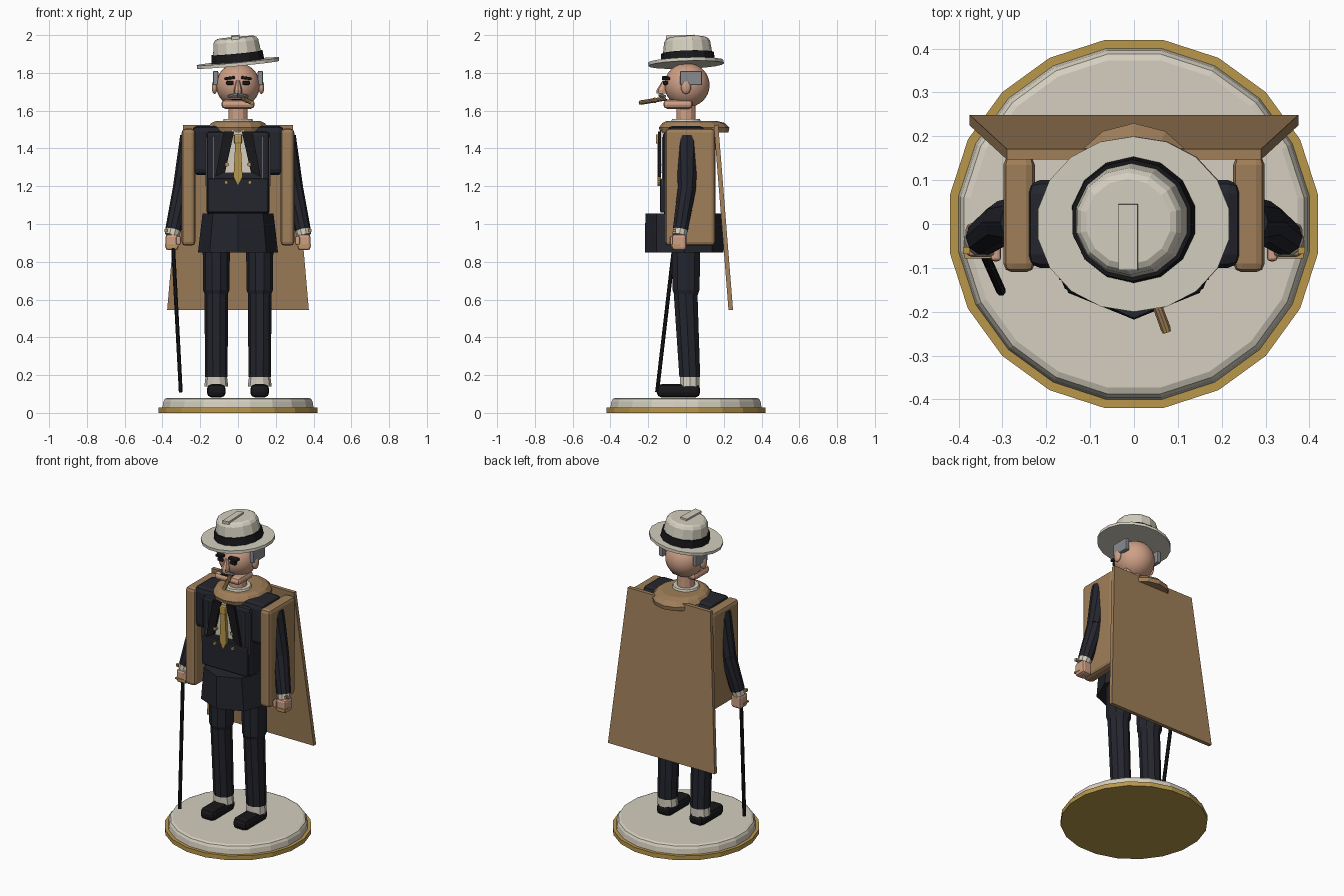
import bpy, bmesh
from math import sin, cos, pi, radians
from mathutils import Vector, Matrix

if "Cube" in bpy.data.objects:
    bpy.data.objects.remove(bpy.data.objects["Cube"], do_unlink=True)


def material(name, rgb):
    m = bpy.data.materials.new(name)
    m.use_nodes = True
    col = (*rgb, 1)
    m.diffuse_color = col
    m.node_tree.nodes["Principled BSDF"].inputs["Base Color"].default_value = col
    return m


CREAM = material("cream", (.66, .62, .52))
GOLD = material("gold", (.48, .31, .07))
TAN = material("tan coat", (.35, .21, .1))
NAVY = material("navy cloth", (.018, .019, .027))
BLACK = material("black", (.009, .009, .011))
SKIN = material("skin", (.62, .35, .24))
GREY = material("grey hair", (.25, .26, .28))
STRIPE = material("pinstripe", (.12, .12, .14))


def finish(name, bm, mat, bevel=0, smooth=False, segments=2):
    bmesh.ops.recalc_face_normals(bm, faces=bm.faces)
    me = bpy.data.meshes.new(name)
    bm.to_mesh(me)
    bm.free()
    me.materials.append(mat)
    ob = bpy.data.objects.new(name, me)
    bpy.context.collection.objects.link(ob)
    if bevel:
        mod = ob.modifiers.new("bevel", 'BEVEL')
        mod.width, mod.segments = bevel, segments
    if smooth:
        for p in me.polygons:
            p.use_smooth = True
    return ob


def box(name, lo, hi, mat, bevel=0, rot=None):
    """Box between two corners, optionally turned about its centre."""
    lo, hi = Vector(lo), Vector(hi)
    bm = bmesh.new()
    bmesh.ops.create_cube(bm, size=1)
    bmesh.ops.scale(bm, vec=hi - lo, verts=bm.verts)
    if rot:
        bmesh.ops.rotate(bm, matrix=rot, verts=bm.verts)
    bmesh.ops.translate(bm, vec=(lo + hi) / 2, verts=bm.verts)
    return finish(name, bm, mat, bevel)


def loft(name, rings, mat, n=16, turn=0, bevel=0):
    """Rings of (z, rx, ry, cx, cy) joined into a capped solid."""
    bm = bmesh.new()
    loops = []
    for z, rx, ry, cx, cy in rings:
        loops.append([bm.verts.new((cx + rx * cos(2 * pi * (i + turn) / n),
                                    cy + ry * sin(2 * pi * (i + turn) / n), z)) for i in range(n)])
    for a, b in zip(loops, loops[1:]):
        for i in range(n):
            bm.faces.new((a[i], a[i - 1], b[i - 1], b[i]))
    bm.faces.new(loops[0])
    bm.faces.new(loops[-1])
    return finish(name, bm, mat, bevel)


def rod(name, a, b, r1, r2, mat, n=8, bevel=0):
    a, b = Vector(a), Vector(b)
    d = b - a
    m = Matrix.Translation((a + b) / 2) @ d.to_track_quat('Z', 'Y').to_matrix().to_4x4()
    bm = bmesh.new()
    bmesh.ops.create_cone(bm, cap_ends=True, segments=n, radius1=r1, radius2=r2,
                          depth=d.length, matrix=m)
    return finish(name, bm, mat, bevel)


def ball(name, c, r, mat, u=20, v=14):
    bm = bmesh.new()
    bmesh.ops.create_uvsphere(bm, u_segments=u, v_segments=v, radius=1,
                              matrix=Matrix.Translation(c) @ Matrix.Diagonal((*r, 1)))
    return finish(name, bm, mat, smooth=True)


def plate(name, pts, y, depth, mat):
    """Flat front-facing outline in x,z given thickness towards the front."""
    bm = bmesh.new()
    f = bm.faces.new([bm.verts.new((x, y, z)) for x, z in pts])
    ext = bmesh.ops.extrude_face_region(bm, geom=[f])["geom"]
    bmesh.ops.translate(bm, vec=(0, -depth, 0), verts=[e for e in ext if isinstance(e, bmesh.types.BMVert)])
    return finish(name, bm, mat)


# Base
loft("base_rim", [(0, .425, .425, 0, 0), (.028, .425, .425, 0, 0)], GOLD, 20, .5)
loft("base_plinth", [(.028, .405, .405, 0, 0), (.06, .4, .4, 0, 0), (.074, .392, .392, 0, 0),
                     (.08, .378, .378, 0, 0)], CREAM, 20, .5)

# Legs, arms and other paired parts
for s, side in ((1, "left"), (-1, "right")):
    x = .115 * s
    box(side + "_shoe", (x - .05, -.155, .082), (x + .05, .075, .152), BLACK, .025)
    loft(side + "_spat", [(.14, .063, .055, x, .02), (.21, .055, .055, x, .02)], CREAM, 10)
    loft(side + "_shin", [(.19, .06, .058, x, .02), (.63, .062, .066, x, -.002)], NAVY, 10)
    loft(side + "_thigh", [(.615, .056, .062, x, 0), (.65, .07, .075, x, 0), (.88, .072, .08, x, 0)],
         NAVY, 10)

    # Sleeves, cuffs and hands
    elbow, wrist = (.295 * s, .005, 1.19), (.343 * s, -.03, .97)
    rod(side + "_upper_sleeve", (.245 * s, .005, 1.46), elbow, .062, .05, NAVY, 10)
    ball(side + "_elbow", elbow, (.047, .047, .05), NAVY, 10, 8)
    rod(side + "_forearm", elbow, wrist, .05, .042, NAVY, 10)
    rod(side + "_cuff", wrist, (.35 * s, -.035, .94), .041, .039, CREAM, 10)
    box(side + "_cuff_link", (.382 * s - .008, -.068, .957), (.382 * s + .008, -.052, .973), GOLD)
    box(side + "_hand", (.35 * s - .034, -.075, .862), (.35 * s + .034, .002, .945), SKIN, .014)
    box(side + "_ring", (.35 * s - .036, -.079, .882), (.35 * s + .036, -.03, .892), GOLD)
    box(side + "_thumb", (.315 * s - .012, -.085, .89), (.315 * s + .012, -.05, .935), SKIN, .008)

    # Coat side panel
    box(side + "_coat_panel", (.262 * s - .036, -.11, .885), (.262 * s + .036, .155, 1.505), TAN, .02)

    # Lapels, pinstripes and buttons
    lapel = [(.02, 1.49), (.075, 1.49), (.12, 1.25), (.068, 1.275)]
    plate(side + "_lapel", [(px * s, pz) for px, pz in lapel], -.132, .016, BLACK)
    for k, sx in enumerate((.13, .168)):
        box(f"{side}_pinstripe_{k}", (sx * s - .003, -.128, 1.2), (sx * s + .003, -.12, 1.46), STRIPE)
    for k, (bx, bz) in enumerate(((.063, 1.22), (.058, 1.315))):
        rod(f"{side}_button_{k}", (bx * s, -.13, bz), (bx * s, -.15, bz), .01, .01, GOLD)

    # Face sides
    box(side + "_hair", (.118 * s - .014, -.032, 1.735), (.118 * s + .014, .085, 1.81), GREY, .006)
    ball(side + "_ear", (.124 * s, .0, 1.725), (.015, .027, .037), SKIN, 12, 8)
    box(side + "_eye", (.043 * s - .02, -.122, 1.737), (.043 * s + .02, -.095, 1.757), BLACK, .006)
    box(side + "_eyebrow", (.045 * s - .028, -.127, 1.765), (.045 * s + .028, -.085, 1.78), BLACK, .004,
        Matrix.Rotation(radians(8 * s), 3, 'Y'))
    rod(side + "_moustache", (0, -.135, 1.683), (.052 * s, -.112, 1.675), .013, .007, GREY)

# Jacket
loft("jacket_skirt", [(.85, .212, .208, 0, -.01), (1.055, .188, .205, 0, -.01)], NAVY, 8)
box("jacket_chest", (-.168, -.122, 1.05), (.168, .115, 1.49), NAVY, .02)
box("jacket_shoulders", (-.245, -.1, 1.26), (.245, .1, 1.52), NAVY, .03)
box("waistcoat_front", (-.16, -.137, 1.06), (.16, -.1, 1.24), NAVY, .008)

# Shirt and tie
plate("shirt_front", [(-.03, 1.5), (.03, 1.5), (.07, 1.27), (-.07, 1.27)], -.12, .012, CREAM)
plate("tie", [(-.014, 1.44), (.014, 1.44), (.024, 1.25), (0, 1.2), (-.024, 1.25)], -.132, .02, GOLD)
box("tie_knot", (-.022, -.16, 1.425), (.022, -.125, 1.475), GOLD, .008)

# Coat back: a flaring slab, and the shoulder collar
bm = bmesh.new()
rows = [[bm.verts.new(p) for p in ((-w, y, z), (w, y, z), (w, y + .024, z), (-w, y + .024, z))]
        for w, y, z in ((.375, .225, .545), (.29, .147, 1.525))]
bm.faces.new(rows[0])
bm.faces.new(rows[1])
for i in range(4):
    bm.faces.new((rows[0][i], rows[0][i - 1], rows[1][i - 1], rows[1][i]))
finish("coat_back", bm, TAN)
loft("coat_collar", [(1.485, .165, .18, 0, .045), (1.51, .165, .187, 0, .043),
                     (1.535, .145, .165, 0, .04), (1.545, .12, .135, 0, .03)], TAN, 14, .5)

# Neck and head
loft("shirt_collar", [(1.53, .085, .085, 0, 0), (1.557, .075, .075, 0, 0)], CREAM, 14)
loft("neck", [(1.5, .052, .052, 0, 0), (1.65, .05, .05, 0, 0)], SKIN, 12)
ball("head", (0, .005, 1.735), (.116, .12, .117), SKIN, 24, 16)
box("jaw", (-.088, -.12, 1.61), (.088, .035, 1.658), SKIN, .02)
loft("nose", [(1.69, .02, .03, 0, -.125), (1.71, .022, .03, 0, -.125), (1.76, .009, .012, 0, -.112)], SKIN, 8)
box("mouth", (-.035, -.126, 1.656), (.035, -.1, 1.663), BLACK)

# Cigar
rod("cigar", (.025, -.11, 1.664), (.072, -.238, 1.643), .011, .012, TAN, 10)
rod("cigar_band", (.043, -.16, 1.656), (.047, -.171, 1.654), .014, .014, GOLD, 10)
rod("cigar_tip", (.072, -.238, 1.643), (.075, -.247, 1.642), .012, .01, GOLD, 10)

# Tilted hat
hat = [
    loft("hat_brim", [(-.008, .222, .2, 0, 0), (.01, .222, .2, 0, 0)], CREAM, 18, .5),
    loft("hat_band", [(.01, .144, .144, 0, .01), (.055, .139, .139, 0, .01)], BLACK, 14, .5),
    loft("hat_crown", [(.01, .136, .136, 0, .01), (.115, .122, .122, 0, .01),
                       (.13, .112, .112, 0, .01), (.137, .098, .098, 0, .01)], CREAM, 14, .5),
    box("hat_crease", (-.022, -.1, .13), (.022, .05, .148), CREAM),
]
for ob in hat:
    ob.matrix_world = (Matrix.Translation((0, 0, 1.851)) @ Matrix.Rotation(radians(-5.5), 4, 'Y')
                       @ Matrix.Rotation(radians(2), 4, 'X'))

# Cane
rod("cane_shaft", (-.303, -.153, .11), (-.347, -.055, .95), .011, .011, BLACK, 8)
rod("cane_knob", (-.347, -.055, .94), (-.348, -.053, .965), .016, .014, GOLD, 8)
